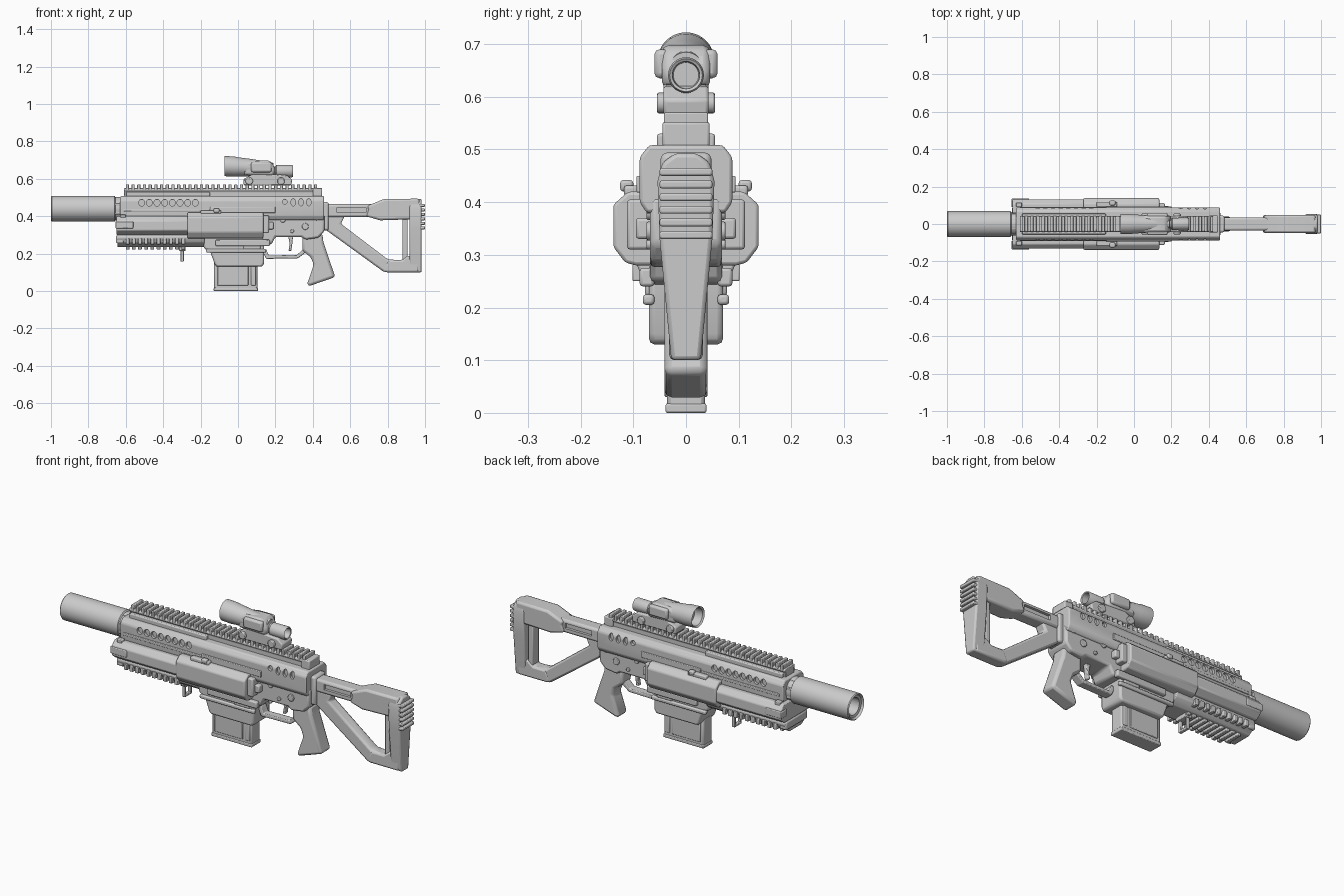
import bpy, bmesh, math


def finish(name, bm, bevel=0.0):
    bmesh.ops.recalc_face_normals(bm, faces=bm.faces)
    me = bpy.data.meshes.new(name)
    bm.to_mesh(me)
    bm.free()
    ob = bpy.data.objects.new(name, me)
    bpy.context.collection.objects.link(ob)
    if bevel:
        m = ob.modifiers.new("bevel", 'BEVEL')
        m.width, m.segments, m.limit_method = bevel, 2, 'ANGLE'
    return ob


def prisms(name, items, axis='y', bevel=0.005):
    """items: (points, start, end); points are (x,z) for axis y, (y,z) for axis x."""
    bm = bmesh.new()
    for pts, a, b in items:
        at = (lambda p, t: (p[0], t, p[1])) if axis == 'y' else (lambda p, t: (t, p[0], p[1]))
        lo = [bm.verts.new(at(p, a)) for p in pts]
        hi = [bm.verts.new(at(p, b)) for p in pts]
        bm.faces.new(lo)
        bm.faces.new(hi)
        for i in range(len(pts)):
            j = (i + 1) % len(pts)
            bm.faces.new((lo[i], lo[j], hi[j], hi[i]))
    return finish(name, bm, bevel)


def side(name, pts, w, bevel=0.008):
    return prisms(name, [(pts, -w, w)], 'y', bevel)


def cross(name, half, x0, x1, bevel=0.005):
    """Symmetric cross-section from its +y half, listed bottom to top."""
    return prisms(name, [(half + [(-y, z) for y, z in reversed(half)], x0, x1)], 'x', bevel)


def rect(x0, x1, z0, z1):
    return [(x0, z0), (x1, z0), (x1, z1), (x0, z1)]


def disc(x, z, rx, rz, n=16):
    return [(x + rx * math.cos(2 * math.pi * i / n), z + rz * math.sin(2 * math.pi * i / n)) for i in range(n)]


def boxes(name, items, bevel=0.003):
    return prisms(name, [(rect(x0, x1, z0, z1), y0, y1) for x0, x1, y0, y1, z0, z1 in items], 'y', bevel)


def both(items):
    """Mirror box tuples across y = 0."""
    return items + [(a, b, -d, -c, e, f) for a, b, c, d, e, f in items]


def lathe(name, prof, z, n=40, tilt=0.0):
    """Closed ring profile of (x, radius) spun round the x direction."""
    bm = bmesh.new()
    rings = []
    for x, r in prof:
        rings.append([bm.verts.new((x, r * math.cos(2 * math.pi * i / n), z + x * tilt + r * math.sin(2 * math.pi * i / n)))
                      for i in range(n)])
    for p, q in zip(rings, rings[1:]):
        for i in range(n):
            bm.faces.new((p[i], p[(i + 1) % n], q[(i + 1) % n], q[i]))
    bm.faces.new(rings[0])
    bm.faces.new(rings[-1])
    return finish(name, bm)


def cut(ob, cutter):
    cutter.hide_render = True
    cutter.hide_set(True)
    m = ob.modifiers.new("cut", 'BOOLEAN')
    m.object, m.operation, m.solver = cutter, 'DIFFERENCE', 'EXACT'


# Barrel shroud with open muzzle
lathe("muzzle_tube", [(-0.88, 0.045), (-0.985, 0.045), (-0.988, 0.058), (-0.995, 0.06), (-1.0, 0.064), (-0.995, 0.069),
                      (-0.66, 0.069), (-0.655, 0.062), (-0.5, 0.062)], 0.44)
boxes("barrel_collar", [(-0.69, -0.62, -0.03, 0.03, 0.39, 0.497), (-0.67, -0.62, -0.06, 0.06, 0.41, 0.47)])

# Upper body with vent holes and slots
upper = cross("upper_body", [(0.075, 0.38), (0.088, 0.40), (0.088, 0.485), (0.07, 0.508)], -0.63, 0.46, 0.006)
vents = []
for s in (-1, 1):
    y0, y1 = sorted((s * 0.074, s * 0.12))
    vents += [(disc(-0.515 + 0.041 * i, 0.472, 0.016, 0.018), y0, y1) for i in range(8)]
    vents += [(disc(0.25, 0.478, 0.013, 0.013), y0, y1)]
    vents += [(disc(0.295 + 0.042 * i, 0.475, 0.012, 0.02), y0, y1) for i in range(3)]
cut(upper, prisms("vent_cutter", vents, 'y', 0))
boxes("upper_side_strips", both([(-0.61, -0.15, 0.08, 0.092, 0.425, 0.44), (-0.15, 0.20, 0.08, 0.094, 0.418, 0.45)]))

# Top rail with teeth
cross("top_rail", [(0.035, 0.50), (0.035, 0.53), (0.043, 0.54), (0.038, 0.55)], -0.61, 0.43, 0.003)
boxes("top_rail_teeth", [(-0.60 + 0.0305 * i, -0.583 + 0.0305 * i, -0.042, 0.042, 0.54, 0.57) for i in range(34)])
boxes("rail_base", [(-0.60, -0.15, -0.055, 0.055, 0.50, 0.53), (0.40, 0.45, -0.045, 0.045, 0.50, 0.552)], 0.005)

# Wide forward block and side housings
cross("forward_block", [(0.10, 0.30), (0.132, 0.325), (0.132, 0.375), (0.108, 0.40)], -0.65, -0.26)
boxes("forward_block_bands", both([(-0.655, -0.56, 0.09, 0.136, 0.335, 0.372),
                                   (-0.63, -0.60, 0.09, 0.115, 0.385, 0.41)]), 0.004)
cross("side_housing", [(0.095, 0.28), (0.115, 0.285), (0.138, 0.315), (0.138, 0.395), (0.11, 0.42)], -0.27, 0.135, 0.006)
boxes("housing_details", both([(-0.20, -0.09, 0.09, 0.118, 0.41, 0.432), (-0.13, -0.10, 0.10, 0.125, 0.42, 0.442),
                               (0.13, 0.165, 0.06, 0.112, 0.31, 0.405), (0.16, 0.19, 0.06, 0.095, 0.33, 0.37)]), 0.006)

# Lower fore rail with ribs
cross("fore_rail", [(0.05, 0.235), (0.085, 0.26), (0.095, 0.285), (0.085, 0.31)], -0.645, -0.18)
boxes("fore_rail_ribs", [(-0.60 + 0.033 * i, -0.58 + 0.033 * i, -0.045, 0.045, 0.222, 0.25) for i in range(10)]
      + both([(-0.60 + 0.033 * i, -0.58 + 0.033 * i, 0.06, 0.102, 0.25, 0.282) for i in range(10)]))
boxes("fore_rail_cap", [(-0.652, -0.61, -0.09, 0.09, 0.255, 0.30)], 0.008)
# Strap loop
boxes("strap_loop", both([(-0.307, -0.29, 0.018, 0.03, 0.158, 0.235)]) + [(-0.307, -0.29, -0.03, 0.03, 0.157, 0.17),
                                                                      (-0.315, -0.28, -0.035, 0.035, 0.215, 0.24)])

# Magazine, well and lower body
side("magazine_well", [(-0.115, 0.13), (0.13, 0.13), (0.14, 0.15), (0.14, 0.30), (-0.20, 0.30), (-0.18, 0.225),
                       (-0.15, 0.215), (-0.125, 0.145)], 0.07, 0.01)
boxes("well_bands", both([(-0.17, 0.15, 0.06, 0.082, 0.205, 0.225), (-0.12, 0.17, 0.06, 0.088, 0.24, 0.275),
                          (0.03, 0.12, 0.06, 0.078, 0.222, 0.25)]), 0.006)
boxes("magazine", [(-0.128, 0.105, -0.036, 0.036, 0.0, 0.16)], 0.008)
boxes("magazine_panels", both([(-0.11, 0.055, 0.03, 0.041, 0.03, 0.14), (0.07, 0.095, 0.03, 0.040, 0.03, 0.14)])
      + [(-0.13, 0.107, -0.039, 0.039, 0.0, 0.018)], 0.004)
side("lower_body", [(0.12, 0.24), (0.18, 0.25), (0.20, 0.29), (0.34, 0.29), (0.36, 0.275), (0.43, 0.285), (0.462, 0.32),
                    (0.462, 0.41), (0.12, 0.41)], 0.068, 0.01)
pins = [(disc(x, z, r, r), -0.075, 0.075) for x, z, r in
        ((0.24, 0.38, 0.014), (0.36, 0.345, 0.018), (0.42, 0.39, 0.012), (0.29, 0.32, 0.01))]
prisms("body_pins", pins, 'y', 0.003)

# Trigger and guard
side("trigger_guard", [(0.13, 0.215), (0.15, 0.172), (0.32, 0.175), (0.36, 0.205), (0.36, 0.235), (0.315, 0.193),
                       (0.165, 0.19), (0.15, 0.225)], 0.022, 0.004)
side("trigger", [(0.268, 0.30), (0.295, 0.30), (0.29, 0.25), (0.285, 0.215), (0.27, 0.215), (0.276, 0.25)], 0.012, 0.004)
# Grip
side("grip", [(0.345, 0.31), (0.45, 0.31), (0.457, 0.26), (0.52, 0.075), (0.375, 0.025), (0.372, 0.045), (0.405, 0.14),
              (0.39, 0.18), (0.345, 0.215)], 0.041, 0.016)

# Open frame stock
boxes("stock_hinge", [(0.45, 0.485, -0.045, 0.045, 0.325, 0.475)], 0.01)
tube = side("stock_tube", rect(0.47, 0.74, 0.395, 0.465), 0.036, 0.012)
cut(tube, prisms("slot_cutter", [(rect(0.53, 0.685, 0.42, 0.447), a, b) for a, b in ((-0.1, -0.022), (0.022, 0.1))], 'y', 0))
side("stock_cheek", [(0.685, 0.40), (0.70, 0.435), (0.69, 0.455), (0.78, 0.492), (0.97, 0.494), (0.97, 0.385), (0.76, 0.378)],
     0.048, 0.014)
side("stock_strut", [(0.465, 0.33), (0.50, 0.305), (0.78, 0.102), (0.86, 0.102), (0.86, 0.165), (0.80, 0.17), (0.55, 0.36),
                     (0.57, 0.40), (0.475, 0.405)], 0.03, 0.01)
boxes("stock_post", [(0.88, 0.907, -0.027, 0.027, 0.15, 0.40)], 0.005)
cross("butt", [(0.028, 0.10), (0.05, 0.33), (0.054, 0.44), (0.045, 0.475), (0.02, 0.493)], 0.916, 0.982, 0.008)
side("butt_foot", [(0.775, 0.105), (0.80, 0.10), (0.965, 0.10), (0.975, 0.18), (0.905, 0.19), (0.875, 0.165), (0.80, 0.165)],
     0.032, 0.01)
boxes("butt_ribs", [(0.97, 1.0, -0.05, 0.05, 0.33 + 0.024 * i, 0.345 + 0.024 * i) for i in range(6)], 0.004)

# Sight: objective, housing, eyepiece and mount
lathe("sight_objective", [(-0.02, 0.044), (-0.065, 0.046), (-0.072, 0.054), (-0.02, 0.054), (0.0, 0.051), (0.06, 0.047),
                          (0.12, 0.042), (0.19, 0.032)], 0.664, 32, -0.06)
side("sight_housing", [(0.03, 0.62), (0.19, 0.615), (0.20, 0.65), (0.18, 0.69), (0.16, 0.698), (0.06, 0.695), (0.035, 0.68)],
     0.046, 0.014)
boxes("sight_cheeks", both([(0.07, 0.18, 0.03, 0.06, 0.635, 0.69)]), 0.01)
lathe("sight_eyepiece", [(0.17, 0.026), (0.20, 0.026), (0.205, 0.033), (0.285, 0.034), (0.293, 0.031), (0.29, 0.026),
                         (0.255, 0.024)], 0.641, 32)
side("sight_mount", [(0.03, 0.565), (0.285, 0.565), (0.29, 0.595), (0.26, 0.62), (0.09, 0.63), (0.03, 0.60)], 0.043, 0.006)
prisms("mount_knobs", [(disc(x, 0.588, 0.02, 0.02), -0.055, 0.055) for x in (0.06, 0.23)], 'y', 0.004)

# Smooth shading with sharp edges kept
bpy.ops.object.select_all(action='DESELECT')
for ob in bpy.context.scene.objects:
    if not ob.hide_render:
        ob.select_set(True)
        bpy.context.view_layer.objects.active = ob
bpy.ops.object.shade_smooth_by_angle(angle=math.radians(35))
